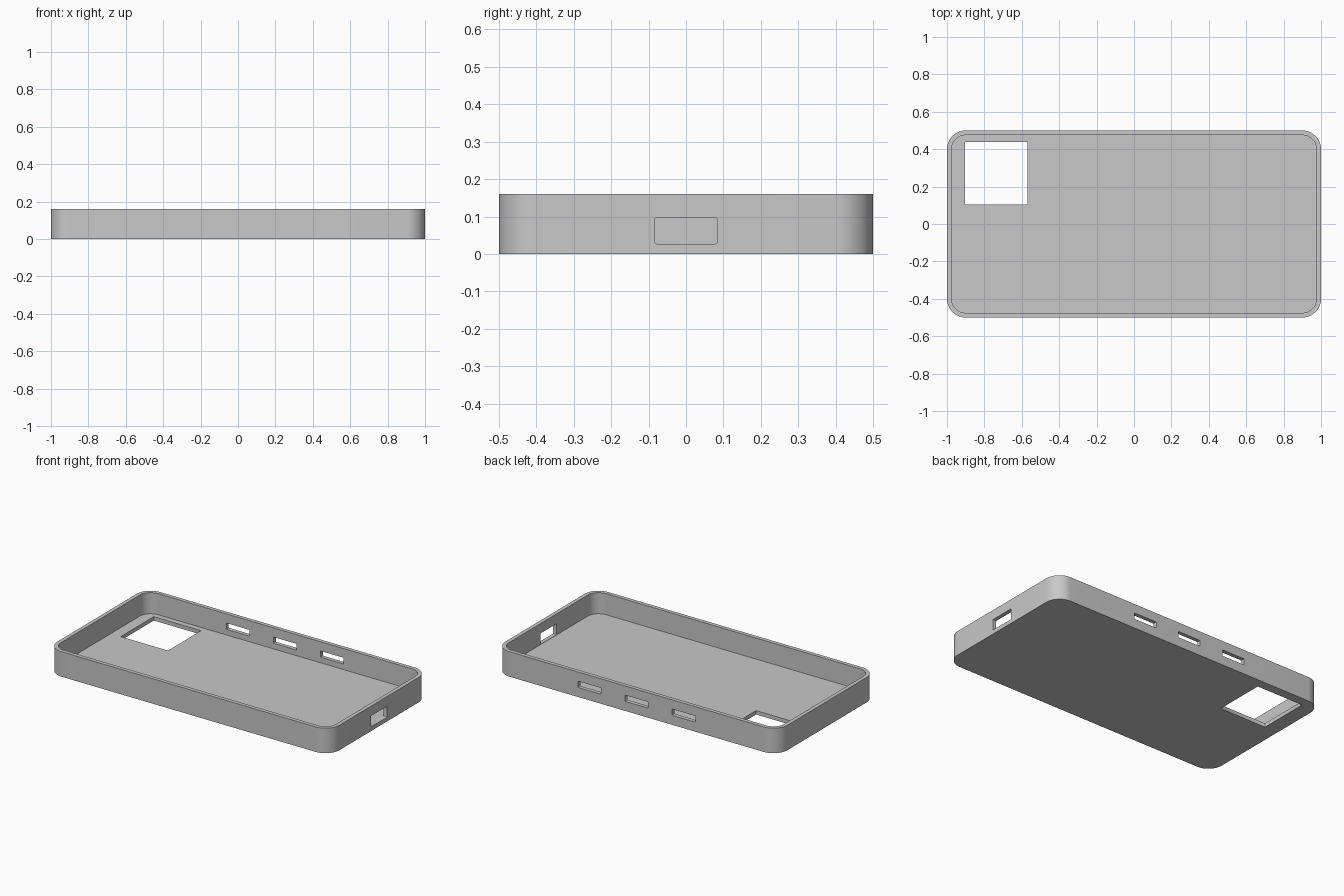
import bpy, bmesh, math
from mathutils import Matrix

if "Cube" in bpy.data.objects:
    bpy.data.objects.remove(bpy.data.objects["Cube"], do_unlink=True)

grey = bpy.data.materials.new("matte_grey")
grey.use_nodes = True
COLOUR = (0.58, 0.58, 0.58, 1)
grey.diffuse_color = COLOUR
grey.node_tree.nodes["Principled BSDF"].inputs["Base Color"].default_value = COLOUR


def rounded_prism(name, width, depth, height, radius, matrix, segments=4):
    """Rounded rectangle in local xy, extruded from local z = 0 to height."""
    bm = bmesh.new()
    points = []
    for corner, (sx, sy) in enumerate(((1, 1), (-1, 1), (-1, -1), (1, -1))):
        for i in range(segments + 1):
            a = math.pi / 2 * (corner + i / segments)
            points.append((sx * (width / 2 - radius) + radius * math.cos(a),
                           sy * (depth / 2 - radius) + radius * math.sin(a), 0))
    base = bm.faces.new([bm.verts.new(p) for p in points])
    extruded = bmesh.ops.extrude_face_region(bm, geom=[base], use_keep_orig=True)
    top = [v for v in extruded["geom"] if isinstance(v, bmesh.types.BMVert)]
    bmesh.ops.translate(bm, verts=top, vec=(0, 0, height))
    bmesh.ops.recalc_face_normals(bm, faces=bm.faces)
    bm.transform(matrix)
    mesh = bpy.data.meshes.new(name)
    bm.to_mesh(mesh)
    bm.free()
    mesh.materials.append(grey)
    obj = bpy.data.objects.new(name, mesh)
    bpy.context.collection.objects.link(obj)
    return obj


# Proportions
LENGTH, WIDTH, HEIGHT = 2.0, 1.0, 0.16
WALL, CORNER = 0.025, 0.1
move = Matrix.Translation
face_back = Matrix.Rotation(-math.pi / 2, 4, 'X')   # local z points to +y
face_left = Matrix.Rotation(math.pi / 2, 4, 'Y')    # local z points to +x

# Tray body
case = rounded_prism("case_body", LENGTH, WIDTH, HEIGHT, CORNER, Matrix(), 16)

# Hollow, camera window, charging port and three side button slots
cutters = [
    rounded_prism("hollow_cutter", LENGTH - 2 * WALL, WIDTH - 2 * WALL, HEIGHT,
                  CORNER - WALL, move((0, 0, WALL)), 16),
    rounded_prism("camera_window_cutter", 0.335, 0.335, 0.2, 0.003,
                  move((-0.737, 0.272, -0.1)), 2),
    rounded_prism("charging_port_cutter", 0.07, 0.165, 0.2, 0.004,
                  move((0.9, 0, 0.062)) @ face_left),
]
for x in (-1 / 3, 0, 1 / 3):
    cutters.append(rounded_prism("button_slot_cutter", 0.165, 0.04, 0.2, 0.004,
                                 move((x, 0.4, 0.081)) @ face_back))

bpy.context.view_layer.objects.active = case
for cutter in cutters:
    mod = case.modifiers.new(cutter.name, 'BOOLEAN')
    mod.operation = 'DIFFERENCE'
    mod.solver = 'EXACT'
    mod.object = cutter
    bpy.ops.object.modifier_apply(modifier=mod.name)
    bpy.data.objects.remove(cutter, do_unlink=True)

# Smooth corners, crisp rims
bpy.ops.object.select_all(action='DESELECT')
case.select_set(True)
bpy.ops.object.shade_smooth_by_angle(angle=math.radians(30))
